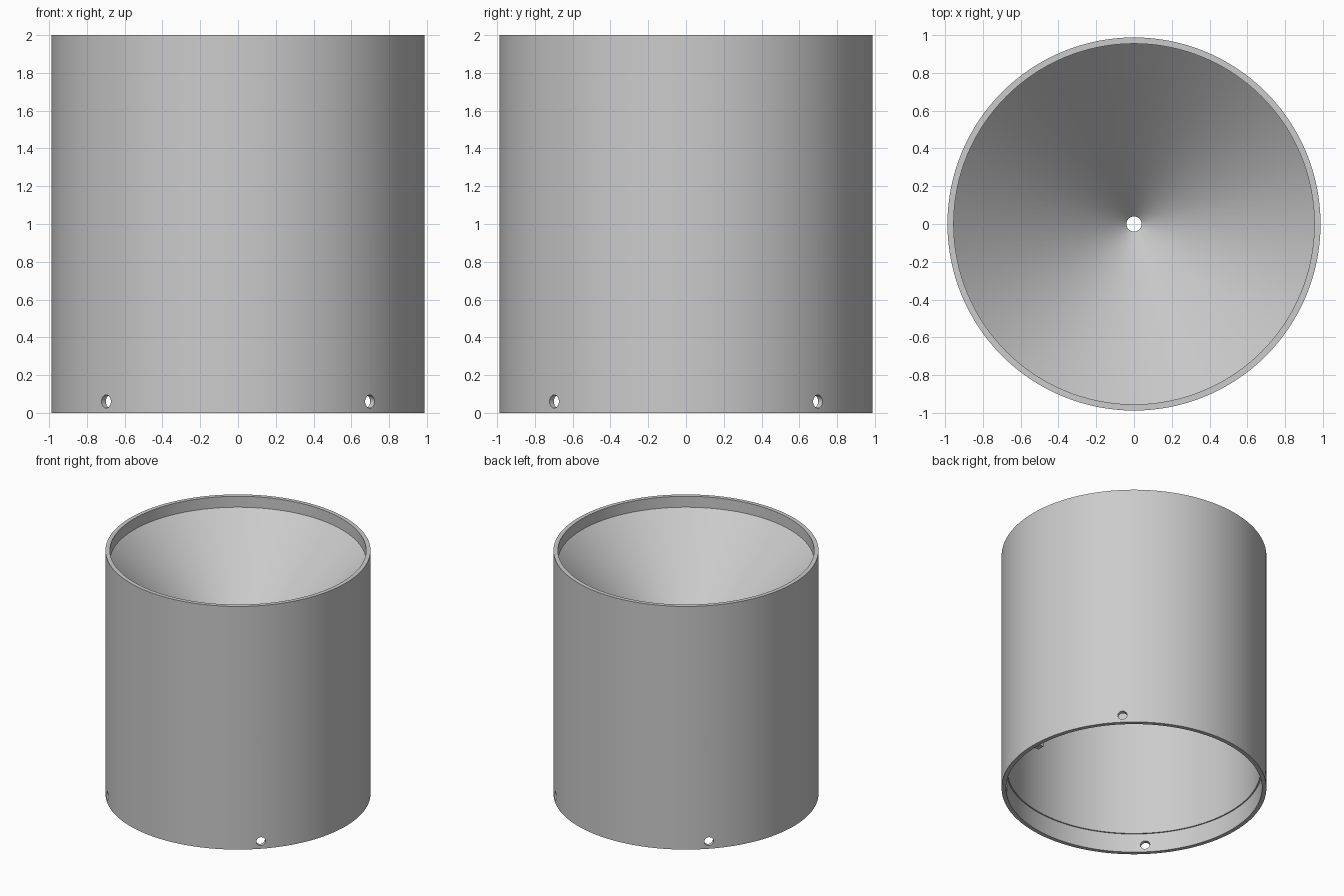
import bpy, bmesh
from math import pi, cos, sin, radians
from mathutils import Matrix

default = bpy.data.objects.get("Cube")
if default:
    bpy.data.objects.remove(default, do_unlink=True)

OUTER, BORE, INNER, SPOUT = 0.988, 0.955, 0.945, 0.04
HEIGHT, LIP, RECESS = 2.0, 0.09, 0.155

grey = bpy.data.materials.new("plain grey")
grey.use_nodes = True
colour = (0.6, 0.6, 0.6, 1)
grey.diffuse_color = colour
grey.node_tree.nodes["Principled BSDF"].inputs["Base Color"].default_value = colour


def make_object(name, bm):
    bmesh.ops.recalc_face_normals(bm, faces=bm.faces)
    mesh = bpy.data.meshes.new(name)
    bm.to_mesh(mesh)
    bm.free()
    mesh.materials.append(grey)
    obj = bpy.data.objects.new(name, mesh)
    bpy.context.collection.objects.link(obj)
    return obj


def activate(obj):
    bpy.ops.object.select_all(action="DESELECT")
    obj.select_set(True)
    bpy.context.view_layer.objects.active = obj


def lathe(name, profile, steps=128):
    bm = bmesh.new()
    verts = [bm.verts.new((r, 0, z)) for r, z in profile]
    edges = [bm.edges.new((v, verts[i - 1])) for i, v in enumerate(verts)]
    bmesh.ops.spin(bm, geom=verts + edges, axis=(0, 0, 1), cent=(0, 0, 0),
                   angle=2 * pi, steps=steps)
    bmesh.ops.remove_doubles(bm, verts=bm.verts, dist=0.0001)
    return make_object(name, bm)


# Tube with a lipped rim, an inner funnel and a recessed foot
cone_top = HEIGHT - LIP
cone_tip = cone_top - (BORE - SPOUT)
body = lathe("funnel_tube", [
    (OUTER, 0), (OUTER, HEIGHT), (BORE, HEIGHT), (BORE, cone_top),
    (SPOUT, cone_tip), (SPOUT, cone_tip - 0.05), (INNER, cone_top - 0.06),
    (INNER, RECESS), (BORE, RECESS), (BORE, 0)])

# Four radial screw holes near the foot
bm = bmesh.new()
for i in range(4):
    a = radians(45 + 90 * i)
    place = (Matrix.Translation((0.97 * cos(a), 0.97 * sin(a), 0.06))
             @ Matrix.Rotation(a, 4, "Z") @ Matrix.Rotation(pi / 2, 4, "Y"))
    bmesh.ops.create_cone(bm, cap_ends=True, segments=32, radius1=0.035,
                          radius2=0.035, depth=0.2, matrix=place)
cutter = make_object("hole_cutter", bm)
cutter.hide_render = True
cut = body.modifiers.new("screw holes", "BOOLEAN")
cut.operation, cut.solver, cut.object = "DIFFERENCE", "EXACT", cutter
activate(body)
bpy.ops.object.modifier_apply(modifier=cut.name)
bpy.data.objects.remove(cutter, do_unlink=True)
activate(body)
bpy.ops.object.shade_smooth_by_angle(angle=radians(30))

# Locating key inside the foot
bm = bmesh.new()
bmesh.ops.create_cube(bm, size=1, matrix=Matrix.Translation((0.935, 0, RECESS / 2 + 0.005))
                      @ Matrix.Diagonal((0.06, 0.06, RECESS - 0.01, 1)))
make_object("locating_key", bm)
